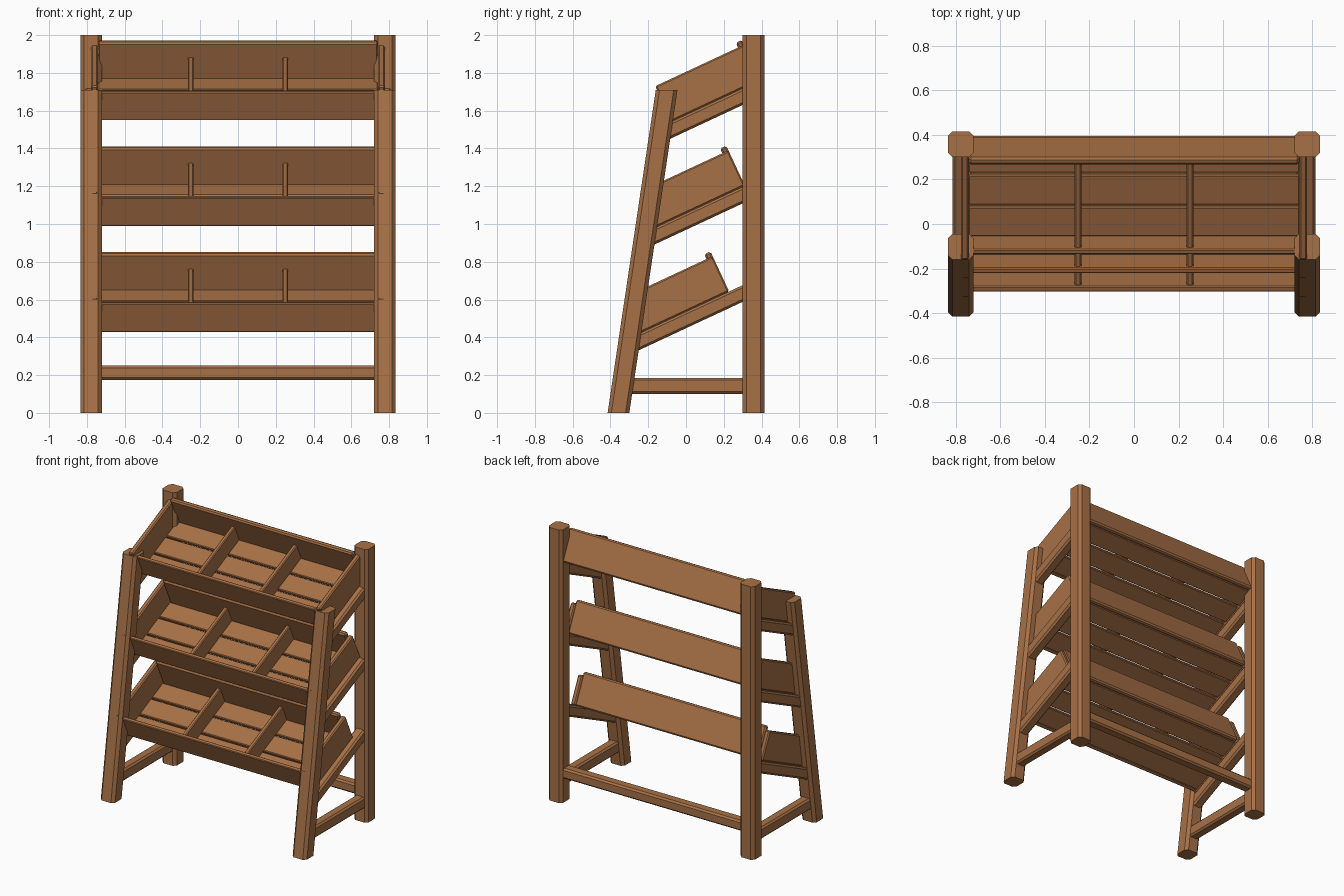
import bpy, bmesh, math
from mathutils import Matrix, Vector

if "Cube" in bpy.data.objects:
    bpy.data.objects.remove(bpy.data.objects["Cube"])

wood = bpy.data.materials.new("warm brown wood")
wood.diffuse_color = (0.39, 0.165, 0.062, 1)
wood.use_nodes = True
wood.node_tree.nodes["Principled BSDF"].inputs["Base Color"].default_value = wood.diffuse_color


def finish(bm, name, bevel=0.0):
    bmesh.ops.recalc_face_normals(bm, faces=bm.faces)
    me = bpy.data.meshes.new(name)
    bm.to_mesh(me)
    bm.free()
    me.materials.append(wood)
    ob = bpy.data.objects.new(name, me)
    bpy.context.collection.objects.link(ob)
    if bevel:
        m = ob.modifiers.new("chamfer", 'BEVEL')
        m.width = bevel
        m.segments = 1
        m.limit_method = 'ANGLE'
    return ob


def box(name, xr, yr, zr, bevel=0.0, matrix=Matrix()):
    """Box from axis ranges, placed by a matrix (used for tilted trays)."""
    bm = bmesh.new()
    lo = Vector((xr[0], yr[0], zr[0]))
    hi = Vector((xr[1], yr[1], zr[1]))
    bmesh.ops.create_cube(bm, size=1)
    for v in bm.verts:
        p = Vector([lo[i] + (hi[i] - lo[i]) * (v.co[i] + 0.5) for i in range(3)])
        v.co = matrix @ p
    return finish(bm, name, bevel)


def post(name, cx, y0, y1, height, half=0.0575, c=0.02):
    """Chamfered square post, sheared from y0 at the foot to y1 at the top."""
    h, k = half, half - c
    ring = [(h, -k), (h, k), (k, h), (-k, h), (-h, k), (-h, -k), (-k, -h), (k, -h)]
    bm = bmesh.new()
    low = [bm.verts.new((cx + x, y0 + y, 0)) for x, y in ring]
    top = [bm.verts.new((cx + x, y1 + y, height)) for x, y in ring]
    bm.faces.new(low)
    bm.faces.new(top)
    for i in range(8):
        j = (i + 1) % 8
        bm.faces.new((low[i], low[j], top[j], top[i]))
    finish(bm, name)


def span(s, a, b):
    return tuple(sorted((s * a, s * b)))


# Frame: posts, leaning legs and stretchers
for s, side in ((-1, "left"), (1, "right")):
    post(f"back_post_{side}", s * 0.7775, 0.3575, 0.3575, 2.0)
    post(f"front_leg_{side}", s * 0.7775, -0.3575, -0.1025, 1.71)
    box(f"side_stretcher_{side}", span(s, 0.74, 0.815), (-0.34, 0.34), (0.10, 0.185), 0.012)
box("back_stretcher", (-0.75, 0.75), (0.318, 0.395), (0.175, 0.25), 0.012)

# Three tilted trays following the slope of the front legs
for n in range(3):
    oy, oz = -0.243 + 0.0835 * n, 0.423 + 0.56 * n
    M = Matrix.Translation((0, oy, oz)) @ Matrix.Rotation(math.radians(25), 4, 'X')
    t = f"tray_{n + 1}"
    for s, side in ((-1, "left"), (1, "right")):
        # support rail from leg to post, and the tray end board above it
        box(f"{t}_rail_{side}", span(s, 0.74, 0.815),
            (-0.1, (0.36 - oy) / 0.906), (-0.08, 0.0), 0.012, M)
        box(f"{t}_end_board_{side}", span(s, 0.74, 0.777), (0, 0.52), (0, 0.206), 0.008, M)
        # divider
        box(f"{t}_divider_{side}", span(s, 0.236, 0.266), (0.03, 0.49), (0.02, 0.149), 0.006, M)
    box(f"{t}_front_board", (-0.742, 0.742), (0.010, 0.036), (0, 0.167), 0.005, M)
    box(f"{t}_back_board", (-0.742, 0.742), (0.484, 0.52), (0, 0.234), 0.010, M)
    # floor slats with gaps
    for i, (a, b) in enumerate(((0.034, 0.178), (0.190, 0.336), (0.348, 0.486))):
        box(f"{t}_slat_{i + 1}", (-0.742, 0.742), (a, b), (0.0, 0.026), 0.005, M)
